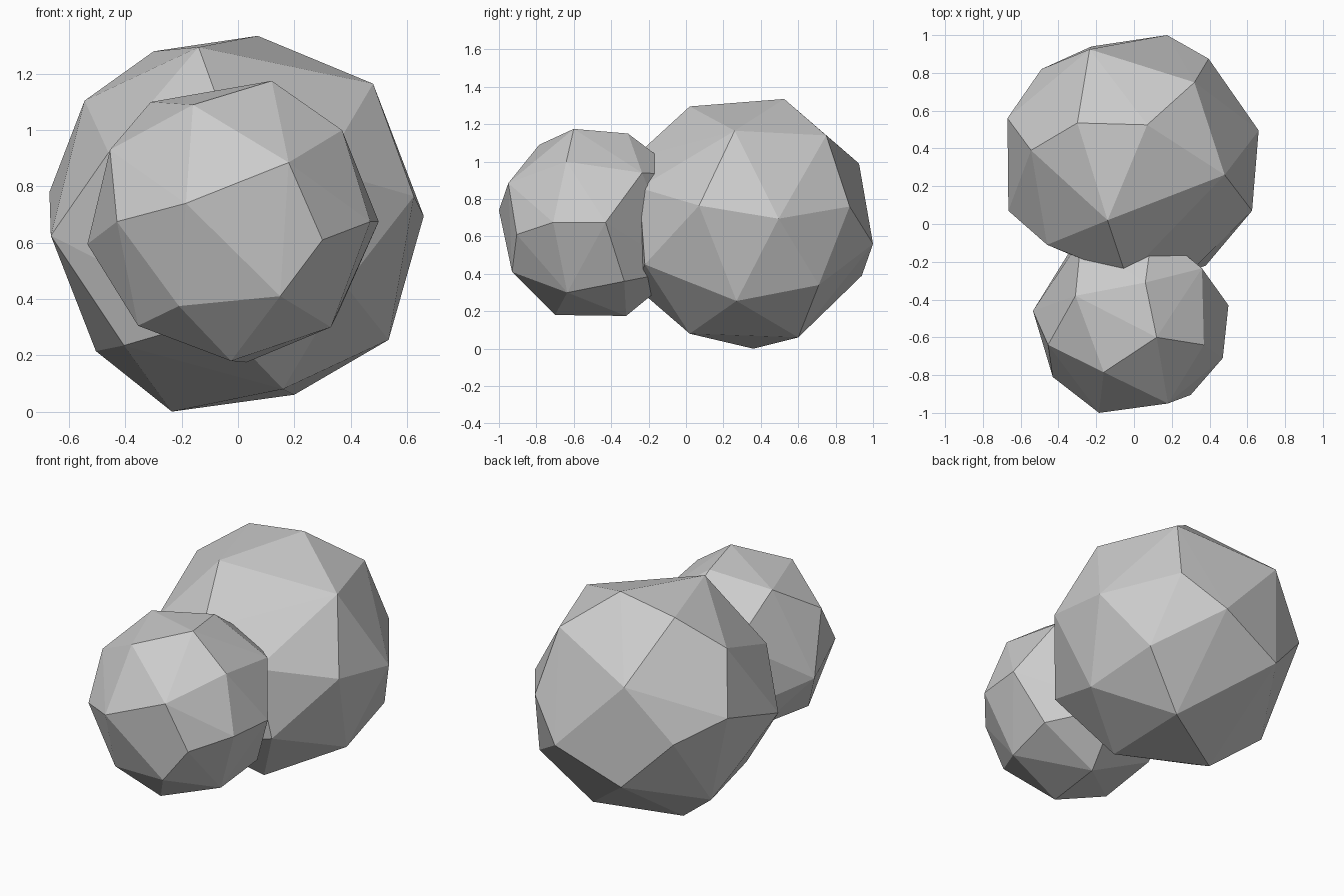
import bpy, bmesh


def faceted_ball(name, corners):
    """Wrap a few corner points in a flat-faced convex skin."""
    bm = bmesh.new()
    for p in corners:
        bm.verts.new(p)
    hull = bmesh.ops.convex_hull(bm, input=bm.verts)
    inside = set(hull["geom_interior"]) | set(hull["geom_unused"])
    bmesh.ops.delete(bm, geom=[v for v in inside if isinstance(v, bmesh.types.BMVert)],
                     context='VERTS')
    bmesh.ops.recalc_face_normals(bm, faces=bm.faces)
    mesh = bpy.data.meshes.new(name)
    bm.to_mesh(mesh)
    bm.free()
    obj = bpy.data.objects.new(name, mesh)
    bpy.context.collection.objects.link(obj)
    return obj


# Large rear ball, corners from crown to base
faceted_ball("large_ball", [
    (.07, .525, 1.335), (-.14, .02, 1.295), (-.30, .535, 1.28),
    (.48, .26, 1.165), (.32, .75, 1.14), (-.545, .39, 1.105),
    (-.04, -.28, 1.02), (-.235, .925, .99), (-.46, -.11, .92),
    (.30, -.25, .86), (-.67, .56, .78), (.625, .07, .765),
    (.395, .875, .76), (.66, .495, .695), (-.49, .82, .67),
    (-.665, .07, .625), (.175, 1.0, .56), (.38, -.22, .45),
    (-.225, .94, .39), (.48, .71, .34), (-.08, -.27, .33),
    (.535, .27, .255), (-.405, 0, .235), (-.505, .48, .215),
    (.16, .02, .08), (.20, .60, .06), (-.235, .36, 0),
])

# Small front ball, its rear sunk into the large one
faceted_ball("small_ball", [
    (.12, -.60, 1.175), (.06, -.31, 1.15), (-.31, -.38, 1.10),
    (-.16, -.785, 1.09), (.37, -.64, 1.0), (.36, -.235, .94),
    (-.455, -.64, .93), (-.28, -.08, .88), (.10, -.02, .93),
    (.18, -.95, .885), (-.185, -1.0, .74), (.47, -.71, .675),
    (.50, -.43, .675), (-.43, -.81, .675), (.30, -.905, .61),
    (-.535, -.46, .595), (-.30, -.08, .48), (.15, -.93, .41),
    (.10, -.02, .42), (-.21, -.87, .375), (.36, -.33, .36),
    (-.355, -.66, .305), (-.33, -.27, .34), (.33, -.635, .30),
    (-.025, -.70, .18), (.03, -.32, .175),
])
